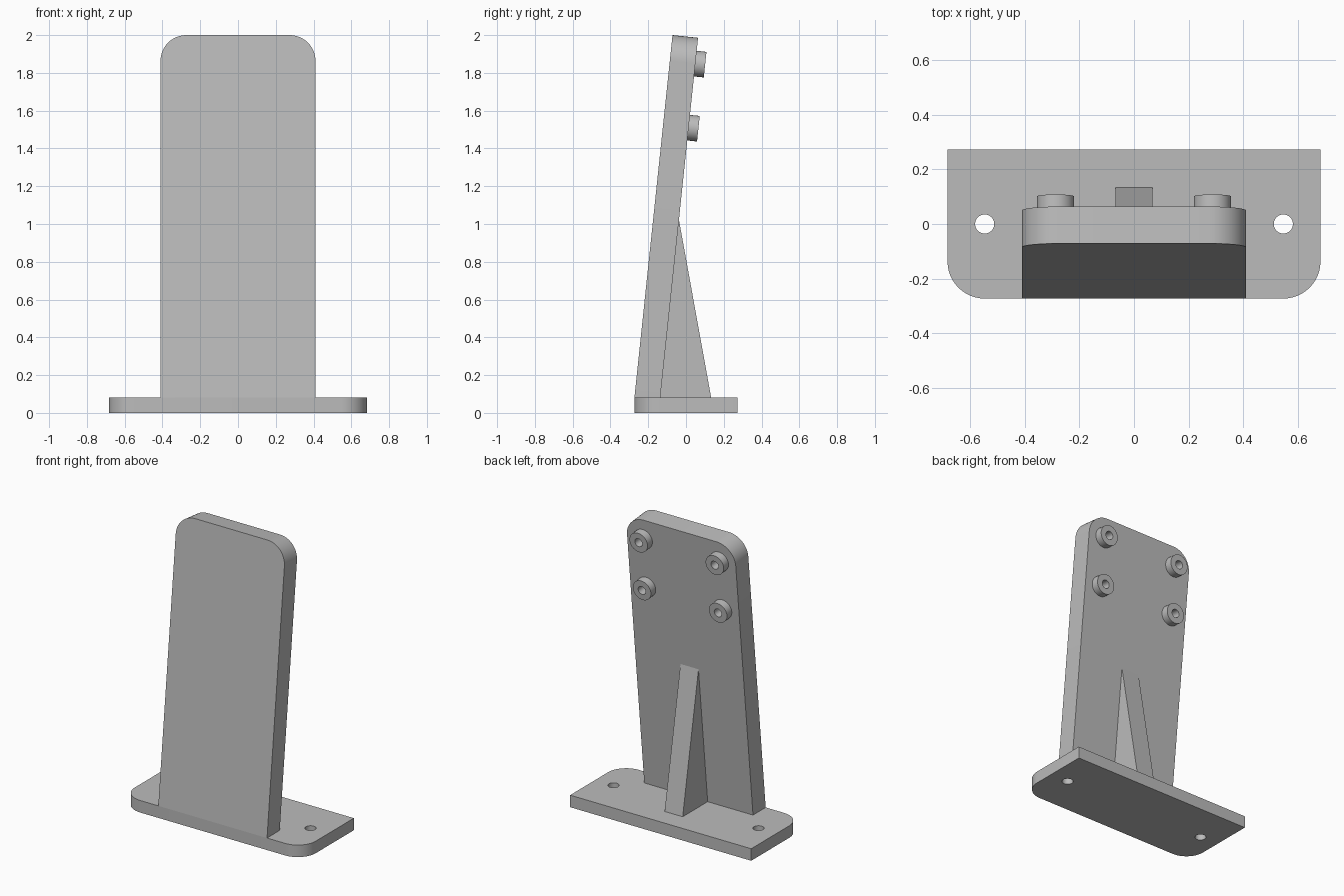
import bpy, bmesh
from math import radians, sin, cos, pi
from mathutils import Matrix, Vector

cube = bpy.data.objects.get("Cube")
if cube:
    bpy.data.objects.remove(cube, do_unlink=True)

grey = bpy.data.materials.new("plain grey")
grey.use_nodes = True
COLOUR = (0.5, 0.5, 0.5, 1)
grey.diffuse_color = COLOUR
grey.node_tree.nodes["Principled BSDF"].inputs["Base Color"].default_value = COLOUR

BASE_W, BASE_D, BASE_H = 0.683, 0.273, 0.082
PLATE_W, THICK, RADIUS = 0.41, 0.136, 0.136
TILT = radians(6)
# Leaning frame: origin at the plate's front bottom edge
LEAN = Matrix.Translation((0, -BASE_D, BASE_H)) @ Matrix.Rotation(-TILT, 4, "X")
PLATE_L = (2 - BASE_H) / cos(TILT)


def prism(name, outline, offset, matrix=None):
    """Extrude a closed 3D outline along an offset."""
    bm = bmesh.new()
    face = bm.faces.new([bm.verts.new(p) for p in outline])
    new = bmesh.ops.extrude_face_region(bm, geom=[face])["geom"]
    bmesh.ops.translate(bm, vec=offset, verts=[v for v in new if isinstance(v, bmesh.types.BMVert)])
    return finish(name, bm, matrix)


def cylinder(name, radius, start, axis, matrix=None):
    """Round bar from a start point along an axis vector."""
    a = Vector(axis)
    rot = a.to_track_quat("Z", "Y")
    ring = [Vector(start) + rot @ Vector((radius * cos(i * pi / 24), radius * sin(i * pi / 24), 0))
            for i in range(48)]
    return prism(name, ring, a, matrix)


def finish(name, bm, matrix):
    if matrix:
        bm.transform(matrix)
    bmesh.ops.recalc_face_normals(bm, faces=bm.faces[:])
    mesh = bpy.data.meshes.new(name)
    bm.to_mesh(mesh)
    bm.free()
    mesh.materials.append(grey)
    obj = bpy.data.objects.new(name, mesh)
    bpy.context.collection.objects.link(obj)
    return obj


def activate(obj):
    bpy.ops.object.select_all(action="DESELECT")
    obj.select_set(True)
    bpy.context.view_layer.objects.active = obj


def drill(cutter, *targets):
    """Cut a hole through each target, then discard the cutter."""
    for obj in targets:
        activate(obj)
        mod = obj.modifiers.new("hole", "BOOLEAN")
        mod.operation, mod.solver, mod.object = "DIFFERENCE", "EXACT", cutter
        bpy.ops.object.modifier_apply(modifier=mod.name)
    bpy.data.objects.remove(cutter, do_unlink=True)


def rounded_end(half, low, high, r):
    """2D outline: square corners at low, rounded corners at high."""
    pts = [(-half, low), (half, low)]
    for cx, start in ((half - r, 0), (r - half, pi / 2)):
        for i in range(13):
            t = start + i * pi / 24
            pts.append((cx + r * cos(t), high - r + r * sin(t)))
    return pts


# Base with rounded front corners and two screw holes
base = prism("base", [(x, -v, 0) for x, v in rounded_end(BASE_W, -BASE_D, BASE_D, RADIUS)],
             (0, 0, BASE_H))
for side in (-1, 1):
    drill(cylinder("cutter", 0.035, (side * 0.547, 0, -0.1), (0, 0, 0.3)), base)

# Leaning back plate with rounded top corners
plate = prism("upright_plate", [(x, 0, v) for x, v in rounded_end(PLATE_W, 0, PLATE_L, RADIUS)],
              (0, THICK, 0), LEAN)

# Triangular support rib behind the plate
apex = LEAN @ Vector((0, THICK, 0.96))
foot = LEAN @ Vector((0, THICK, 0.014))
rib = prism("support_rib", [(-0.068, foot.y, BASE_H), (-0.068, 0.133, BASE_H), (-0.068, apex.y, apex.z)],
            (0.136, 0, 0))

# Four mounting bosses with blind screw holes
parts = [base, plate, rib]
for row, height in (("upper", 1.791), ("lower", 1.45)):
    for side, word in ((-1, "right"), (1, "left")):
        x = side * 0.287
        boss = cylinder(f"{row}_{word}_boss", 0.068, (x, THICK, height), (0, 0.052, 0), LEAN)
        drill(cylinder("cutter", 0.028, (x, 0.085, height), (0, 0.2, 0), LEAN), boss, plate)
        parts.append(boss)

for obj in parts:
    activate(obj)
    bpy.ops.object.shade_smooth_by_angle(angle=radians(30))
